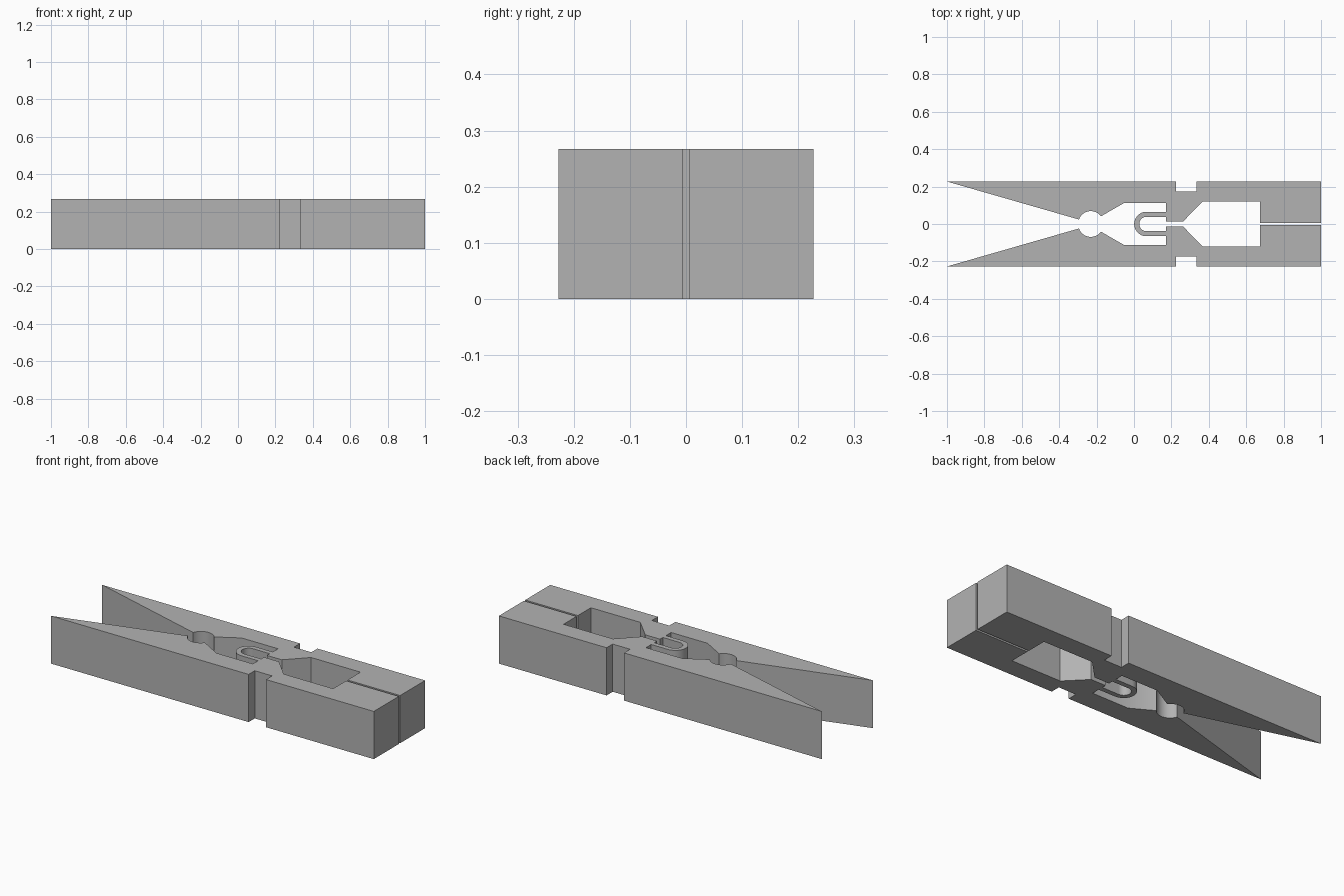
import bpy
import bmesh
from math import sin, cos, pi, atan2

if "Cube" in bpy.data.objects:
    bpy.data.objects.remove(bpy.data.objects["Cube"])

HEIGHT = 0.267


def arc(cx, cy, r, start, end, steps):
    """Points along an arc, both ends included."""
    return [(cx + r * cos(start + (end - start) * i / steps),
             cy + r * sin(start + (end - start) * i / steps))
            for i in range(steps + 1)]


# Inner curve of the spring loop, from the centre line to its arm
half = arc(0.066, 0, 0.038, pi, pi / 2, 12)
# Pivot gap, wide recess, jaw and its flat end
half += [(0.17, 0.038), (0.17, 0.013), (0.262, 0.013), (0.368, 0.121),
         (0.674, 0.121), (0.674, 0.006), (1, 0.006), (1, 0.227)]
# Outer side with the notch, out to the tip of the handle
half += [(0.333, 0.227), (0.333, 0.173), (0.225, 0.173), (0.225, 0.227),
         (-1, 0.227)]
# Round recess at the root of the handles
half += arc(-0.231, 0.002, 0.067, atan2(0.022, -0.063), atan2(0.039, 0.054) - 2 * pi + 2 * pi, 16)
# Clearance pocket and outer curve of the spring loop
half += [(-0.055, 0.111), (0.17, 0.111), (0.17, 0.065)]
half += arc(0.066, 0, 0.065, pi / 2, pi, 12)

# Mirror the half outline into one closed profile and extrude it
outline = half + [(x, -y) for x, y in reversed(half[1:-1])]
bm = bmesh.new()
base = bm.faces.new([bm.verts.new((x, y, 0)) for x, y in outline])
top = bmesh.ops.extrude_face_region(bm, geom=[base], use_keep_orig=True)["geom"]
bmesh.ops.translate(bm, vec=(0, 0, HEIGHT),
                    verts=[g for g in top if isinstance(g, bmesh.types.BMVert)])
bmesh.ops.recalc_face_normals(bm, faces=bm.faces)
mesh = bpy.data.meshes.new("clothes_peg")
bm.to_mesh(mesh)
bm.free()
peg = bpy.data.objects.new("clothes_peg", mesh)
bpy.context.collection.objects.link(peg)

# Plain grey material
grey = bpy.data.materials.new("plain_grey")
grey.use_nodes = True
colour = (0.45, 0.45, 0.45, 1)
grey.diffuse_color = colour
grey.node_tree.nodes["Principled BSDF"].inputs["Base Color"].default_value = colour
mesh.materials.append(grey)

# Smooth the curves, keep the corners sharp
bpy.ops.object.select_all(action="DESELECT")
peg.select_set(True)
bpy.context.view_layer.objects.active = peg
bpy.ops.object.shade_smooth_by_angle()
